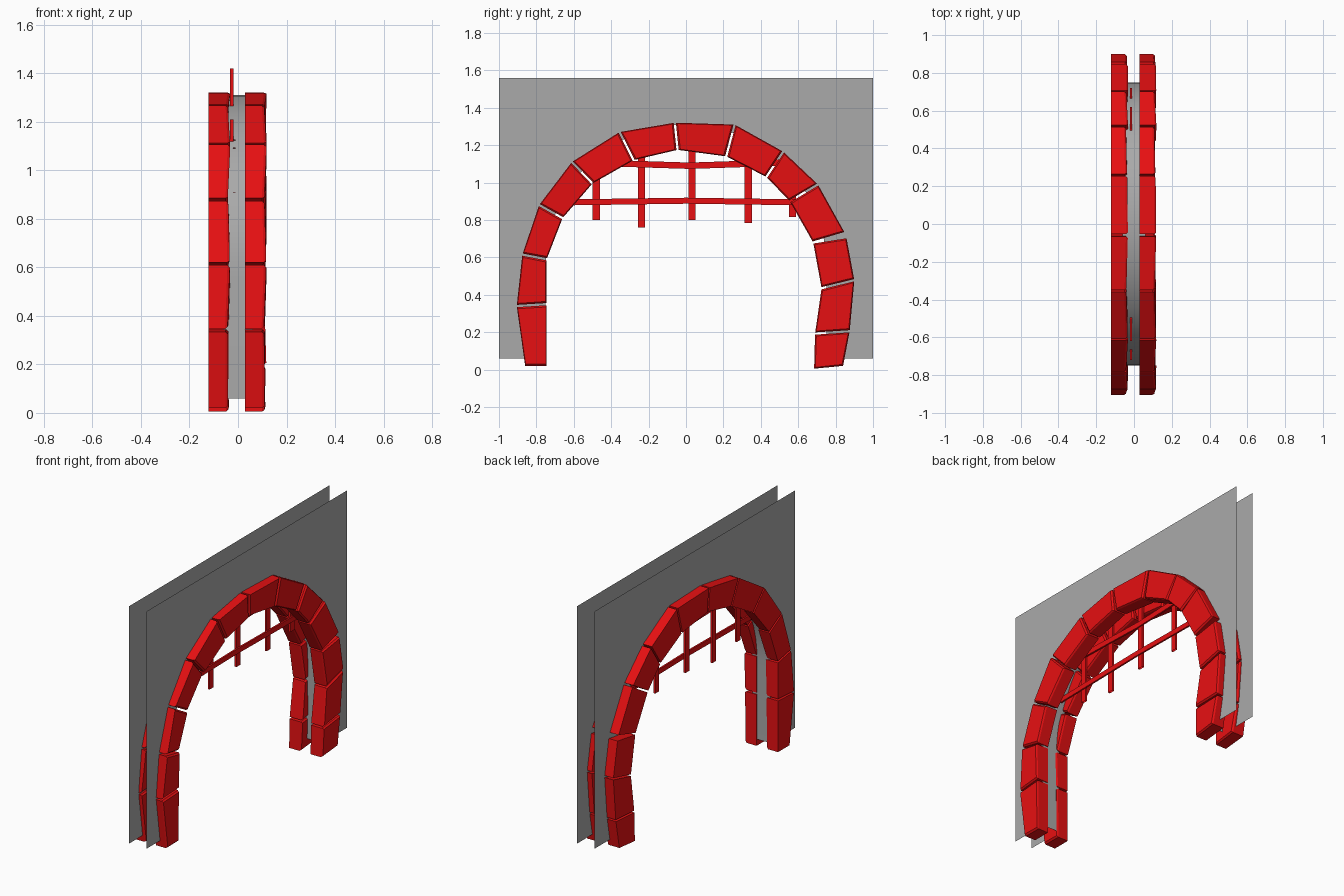
import bpy, math, random
from mathutils import Vector

random.seed(4)

default_cube = bpy.data.objects.get("Cube")
if default_cube:
    bpy.data.objects.remove(default_cube, do_unlink=True)


def make_material(name, colour):
    material = bpy.data.materials.new(name)
    material.use_nodes = True
    material.diffuse_color = colour
    material.node_tree.nodes["Principled BSDF"].inputs["Base Color"].default_value = colour
    return material


red = make_material("red stone", (0.8, 0.005, 0.006, 1))
grey = make_material("grey wall", (0.4, 0.4, 0.4, 1))


def make_object(name, vertices, faces, material):
    mesh = bpy.data.meshes.new(name)
    mesh.from_pydata(vertices, [], faces)
    mesh.materials.append(material)
    mesh.update()
    obj = bpy.data.objects.new(name, mesh)
    bpy.context.collection.objects.link(obj)
    return obj


def ring_faces(start, next_start, count=4):
    """Quads joining two loops of vertices."""
    return [(start + i, start + (i + 1) % count,
             next_start + (i + 1) % count, next_start + i) for i in range(count)]


# Arch joints as (outer, inner) points in the y-z plane, from one foot to the other
joints = [
    ((-.86, .02), (-.745, .02)), ((-.905, .34), (-.745, .35)),
    ((-.875, .615), (-.745, .59)), ((-.785, .88), (-.66, .81)),
    ((-.61, 1.11), (-.5, .995)), ((-.355, 1.27), (-.28, 1.12)),
    ((-.06, 1.32), (-.045, 1.175)), ((.26, 1.31), (.215, 1.14)),
    ((.52, 1.165), (.43, 1.03)), ((.705, .99), (.555, .9)),
    ((.855, .72), (.68, .68)), ((.9, .478), (.725, .435)),
    ((.875, .205), (.69, .193)), ((.84, .02), (.685, .005)),
]
WIDE_JOINT = 10


def stone(name, index, x_back, x_front, bulges):
    """One wedge stone with a softened, slightly uneven front face."""
    a, b = [[Vector((0, *p)) for p in joints[index + k]] for k in (0, 1)]
    quad = [a[0], a[1], b[1], b[0]]
    gap_start = 0 if index == 0 else 0.006
    gap_end = 0 if index == len(joints) - 2 else 0.006
    along_outer = (b[0] - a[0]).normalized()
    along_inner = (b[1] - a[1]).normalized()
    wide_start = 0.012 if index == WIDE_JOINT else 0
    wide_end = 0.012 if index + 1 == WIDE_JOINT else 0
    quad[0] = a[0] + along_outer * (gap_start + wide_start)
    quad[1] = a[1] + along_inner * gap_start
    quad[2] = b[1] - along_inner * gap_end
    quad[3] = b[0] - along_outer * (gap_end + wide_end)
    centre = sum(quad, Vector()) / 4
    vertices = [p + Vector((x_back, 0, 0)) for p in quad]
    for p, bulge in zip(quad, bulges):
        vertices.append(p + Vector((x_front + bulge - 0.01, 0, 0)))
    for p, bulge in zip(quad, bulges):
        inward = (centre - p).normalized() * 0.01
        vertices.append(p + inward + Vector((x_front + bulge, 0, 0)))
    faces = [(3, 2, 1, 0), (8, 9, 10, 11)] + ring_faces(0, 4) + ring_faces(4, 8)
    return make_object(name, vertices, faces, red)


# The same row of stones stands on both sides of the wall
for i in range(len(joints) - 1):
    bulges = [random.uniform(-0.006, 0.007) for _ in range(4)]
    stone(f"left_arch_stone_{i + 1}", i, 0.028, 0.112, bulges)
    stone(f"right_arch_stone_{i + 1}", i, -0.122, -0.038, bulges)

# Wall: two thin sheets pierced by a round-headed opening, joined by its lining
WALL_X, RADIUS, SPRING, BASE, TOP = 0.061, 0.75, 0.56, 0.06, 1.56
SEGMENTS = 32
opening = [(-RADIUS, BASE)]
for i in range(SEGMENTS + 1):
    angle = math.pi * (1 - i / SEGMENTS)
    opening.append((RADIUS * math.cos(angle), SPRING + RADIUS * math.sin(angle)))
opening.append((RADIUS, BASE))

for side, x in (("left", WALL_X), ("right", -WALL_X)):
    vertices, faces = [], []
    arc = opening[1:-1]
    for y, z in arc:
        vertices += [(x, y, z), (x, y, TOP)]
    for i in range(SEGMENTS):
        faces.append((2 * i, 2 * i + 2, 2 * i + 3, 2 * i + 1))
    for edge in (-1, 1):
        n = len(vertices)
        ys = sorted((edge, edge * RADIUS))
        vertices += [(x, ys[0], BASE), (x, ys[1], BASE), (x, ys[1], TOP), (x, ys[0], TOP)]
        faces.append((n, n + 1, n + 2, n + 3))
    if x < 0:
        faces = [f[::-1] for f in faces]
    make_object(f"{side}_wall_sheet", vertices, faces, grey)

vertices = [(x, y, z) for y, z in opening for x in (-WALL_X, WALL_X)]
faces = [(2 * i, 2 * i + 1, 2 * i + 3, 2 * i + 2) for i in range(len(opening) - 1)]
lining = make_object("opening_lining", vertices, faces, grey)
bpy.ops.object.select_all(action="DESELECT")
lining.select_set(True)
bpy.context.view_layer.objects.active = lining
bpy.ops.object.shade_smooth_by_angle()


def bar(name, path, across, x_low, x_high):
    """Open-ended flat bar swept along a path in the y-z plane."""
    vertices, faces = [], []
    for y, z in path:
        p, w = Vector((0, y, z)), Vector((0, *across))
        vertices += [p - w + Vector((x_low, 0, 0)), p - w + Vector((x_high, 0, 0)),
                     p + w + Vector((x_high, 0, 0)), p + w + Vector((x_low, 0, 0))]
    for i in range(len(path) - 1):
        faces += ring_faces(4 * i, 4 * i + 4)
    return make_object(name, vertices, faces, red)


# Gate grille: uprights as (y, bottom, top), then two slightly bent crossbars
uprights = [(-.48, .8, 1.21), (-.237, .76, 1.42), (.032, .8, 1.42),
            (.333, .785, 1.38), (.57, .815, 1.2)]
for i, (y, bottom, top) in enumerate(uprights):
    bar(f"grille_upright_{i + 1}", [(y, bottom), (y, top)], (0.019, 0), -0.032, -0.019)

bar("grille_upper_crossbar", [(-.62, 1.11), (.02, 1.09), (.62, 1.11)],
    (0, 0.017), -0.021, -0.01)
bar("grille_lower_crossbar", [(-.72, .893), (.0, .903), (.72, .893)],
    (0, 0.016), -0.021, -0.01)
